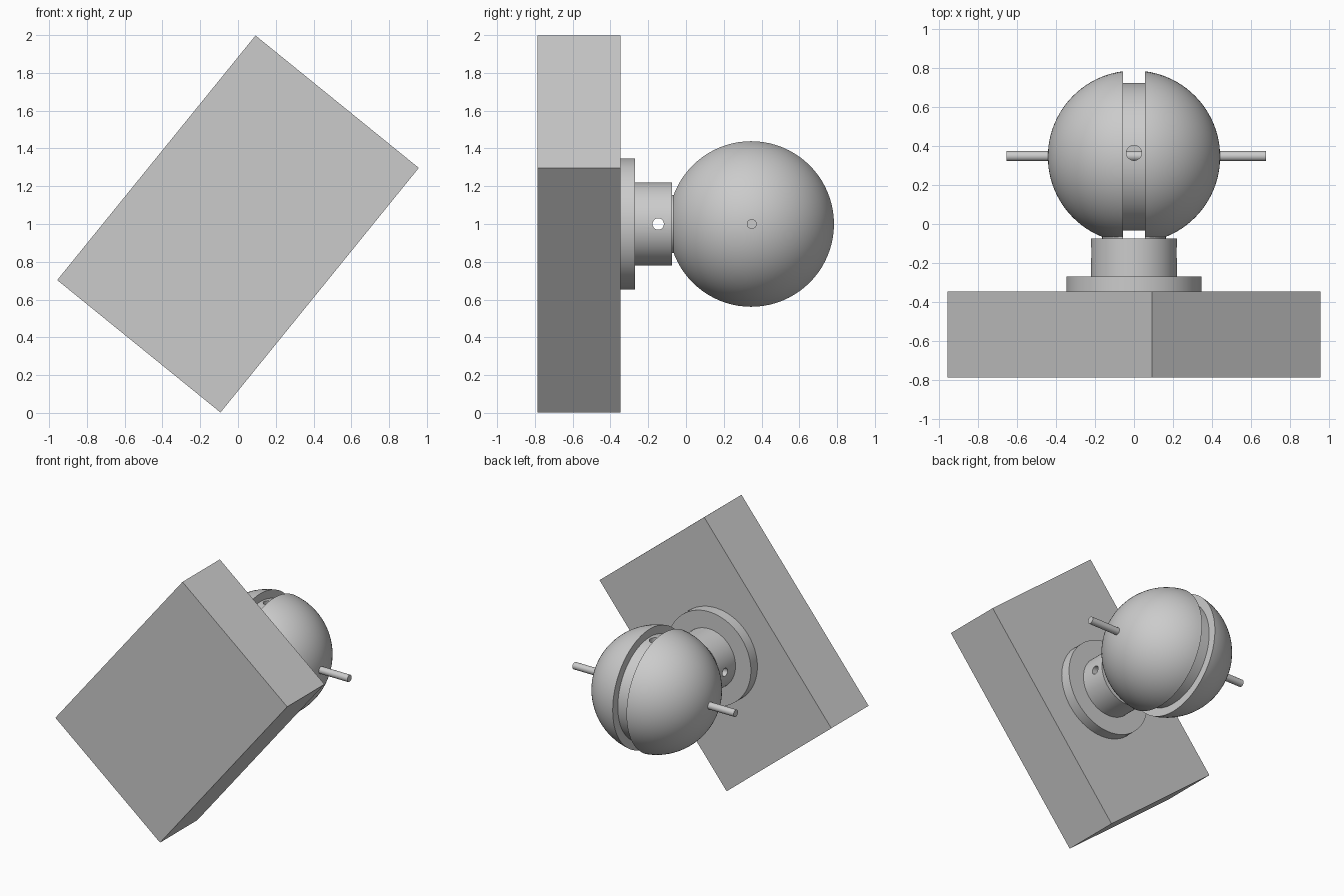
import bpy, bmesh
from math import pi, sin, cos, acos, asin, atan2
from mathutils import Matrix, Vector

if "Cube" in bpy.data.objects:
    bpy.data.objects.remove(bpy.data.objects["Cube"])

AXES = {'X': (0, pi / 2, 0), 'Y': (pi / 2, 0, 0), 'Z': (0, 0, 0)}
Z = 1.0            # height of the common axis
BALL_Y = 0.345     # ball centre
BALL_R = 0.442
SLOT = 0.057       # half width of the groove


def smooth(ob):
    bpy.ops.object.select_all(action='DESELECT')
    ob.select_set(True)
    bpy.context.view_layer.objects.active = ob
    bpy.ops.object.shade_smooth_by_angle(angle=0.6)


def cylinder(name, axis, r, a, b, centre, sides=64):
    """Cylinder running from a to b along the axis, through centre."""
    loc = list(centre)
    loc['XYZ'.index(axis)] = (a + b) / 2
    bpy.ops.mesh.primitive_cylinder_add(vertices=sides, radius=r, depth=b - a,
                                        location=loc, rotation=AXES[axis])
    ob = bpy.context.object
    ob.name = name
    smooth(ob)
    return ob


def box(name, size, loc, rot=(0, 0, 0)):
    bpy.ops.mesh.primitive_cube_add(size=1, location=loc, rotation=rot)
    ob = bpy.context.object
    ob.name = name
    ob.scale = size
    bpy.ops.object.transform_apply(location=False, rotation=False, scale=True)
    return ob


def cut(ob, cutter):
    m = ob.modifiers.new('cut', 'BOOLEAN')
    m.operation, m.solver, m.object = 'DIFFERENCE', 'EXACT', cutter
    cutter.hide_render = True
    bpy.context.view_layer.objects.active = ob
    bpy.ops.object.modifier_apply(modifier=m.name)
    bpy.data.objects.remove(cutter)
    smooth(ob)


# Tilted block
box('block', (1.667, 0.44, 1.113), (0, -0.567, Z), (0, -atan2(1.295, 1.05), 0))

# Flange and neck with cross hole
cylinder('flange', 'Y', 0.347, -0.347, -0.27, (0, 0, Z))
neck = cylinder('neck', 'Y', 0.22, -0.275, -0.075, (0, 0, Z))
cut(neck, cylinder('neck_hole', 'X', 0.03, -0.4, 0.4, (0, -0.147, Z), 32))

# Slotted collar joining neck and ball
collar = cylinder('collar', 'Y', 0.163, -0.08, -0.04, (0, 0, Z))
cut(collar, box('collar_slot', (2 * SLOT, 0.3, 1), (0, -0.06, Z)))

# Ball with groove: half profile mirrored, spun about x
a0, n = acos(SLOT / BALL_R), 22
half = [(BALL_R * cos(a0 * i / n), BALL_R * sin(a0 * i / n)) for i in range(n + 1)]
half.append((SLOT, 0.378))
profile = half + [(-x, r) for x, r in reversed(half)]
bm = bmesh.new()
vs = [bm.verts.new((x, 0, r)) for x, r in profile]
es = [bm.edges.new(p) for p in zip(vs, vs[1:])]
bmesh.ops.spin(bm, geom=vs + es, cent=(0, 0, 0), axis=(1, 0, 0),
               angle=2 * pi, steps=80, use_merge=False)
bmesh.ops.remove_doubles(bm, verts=bm.verts, dist=1e-5)
bmesh.ops.recalc_face_normals(bm, faces=bm.faces)
me = bpy.data.meshes.new('grooved_ball')
bm.to_mesh(me)
bm.free()
ball = bpy.data.objects.new('grooved_ball', me)
ball.location = (0, BALL_Y, Z)
bpy.context.collection.objects.link(ball)
smooth(ball)

# Hole in the groove floor, reaching the pin
cut(ball, cylinder('groove_hole', 'Z', 0.039, Z - 0.05, Z + 0.6, (0, 0.365, 0), 32))

# Axle pin
cylinder('pin', 'X', 0.026, -0.655, 0.677, (0, 0.348, Z), 32)
